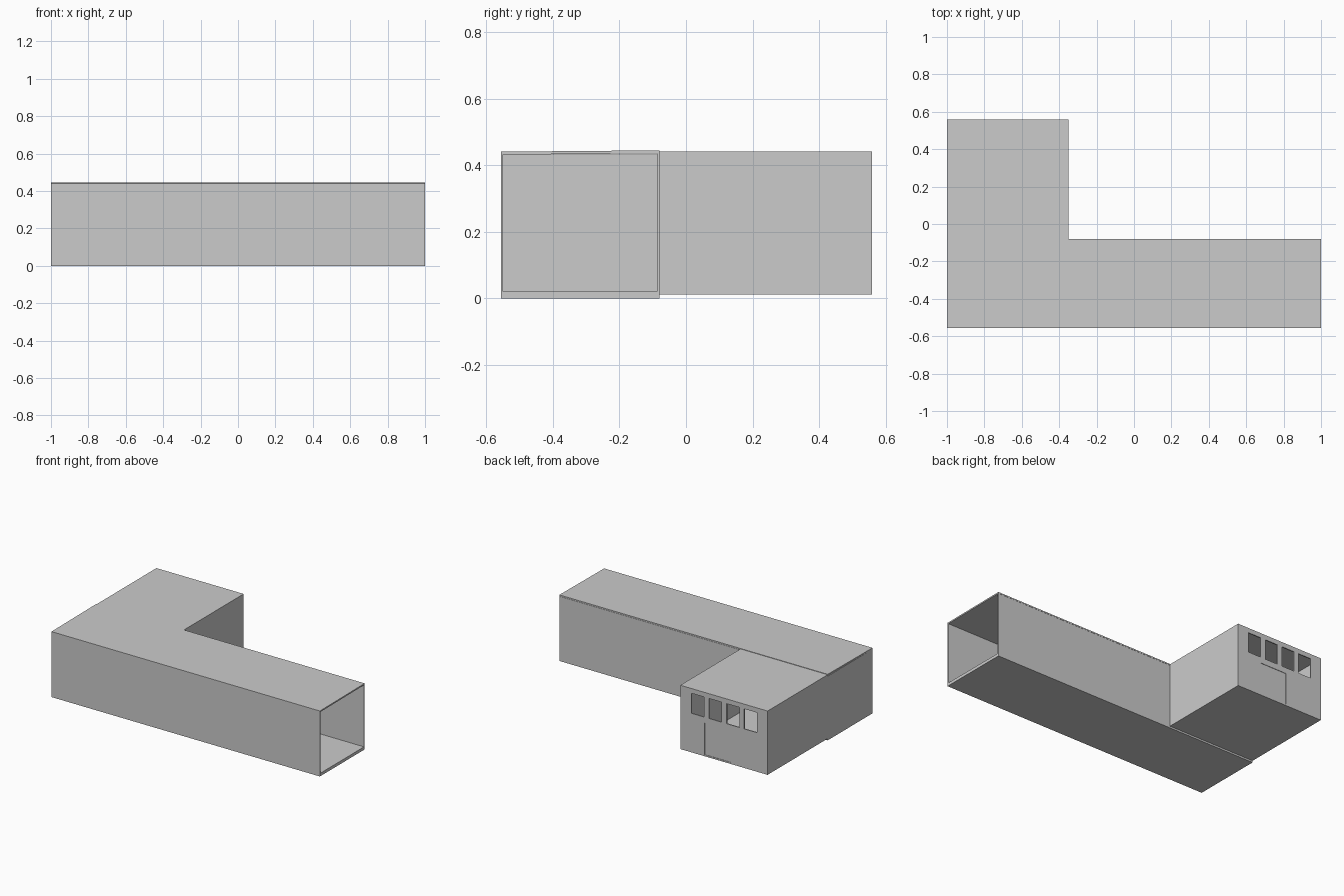
import bpy

if "Cube" in bpy.data.objects:
    bpy.data.objects.remove(bpy.data.objects["Cube"])

LEFT, RIGHT, WING = -1.0, 1.0, -0.35      # x limits, wing's inner side
FRONT, MID, BACK = -0.557, -0.08, 0.56    # y limits, corridor/wing joint
T = 0.007                                 # wall thickness


def box(name, x0, x1, y0, y1, z0, z1, rise=0.0):
    """Box panel; rise lifts the back edge to make a slight slope."""
    verts = [(x, y, z + (rise if y == y1 else 0))
             for x in (x0, x1) for y in (y0, y1) for z in (z0, z1)]
    faces = [(0, 1, 3, 2), (4, 6, 7, 5), (0, 4, 5, 1),
             (2, 3, 7, 6), (0, 2, 6, 4), (1, 5, 7, 3)]
    mesh = bpy.data.meshes.new(name)
    mesh.from_pydata(verts, [], faces)
    obj = bpy.data.objects.new(name, mesh)
    bpy.context.collection.objects.link(obj)
    return obj


def cut(target, name, *limits):
    """Cut a rectangular opening in a panel."""
    cutter = box(name, *limits)
    cutter.hide_render = True
    cutter.hide_set(True)
    mod = target.modifiers.new(name, 'BOOLEAN')
    mod.operation = 'DIFFERENCE'
    mod.solver = 'EXACT'
    mod.object = cutter


# Long corridor, open at its right end
box("corridor_floor", LEFT, RIGHT, FRONT, MID, 0.0, 0.02)
box("corridor_roof", LEFT, RIGHT, FRONT, MID, 0.432, 0.441, 0.004)
box("corridor_front_wall", LEFT, RIGHT, FRONT, FRONT + T, 0.02, 0.432)
box("corridor_back_wall", WING - T, RIGHT, MID - T, MID, 0.02, 0.435)
box("corridor_left_wall", LEFT, LEFT + T, FRONT + T, MID, 0.02, 0.432)

# Side wing, open into the corridor
box("wing_floor", LEFT, WING, MID, BACK, 0.012, 0.022)
box("wing_roof", LEFT, WING, MID, BACK, 0.434, 0.442)
box("wing_left_wall", LEFT, LEFT + T, MID, BACK - T, 0.022, 0.434)
box("wing_right_wall", WING - T, WING, MID, BACK - T, 0.022, 0.434)
end_wall = box("wing_end_wall", LEFT, WING, BACK - T, BACK, 0.022, 0.434)

# Row of four windows high in the end wall
for i in range(4):
    x = -0.48 - i * 0.131
    cut(end_wall, f"window_cutter_{i + 1}", x - 0.047, x + 0.047,
        BACK - 0.05, BACK + 0.05, 0.275, 0.41)

# Closed door below the windows, slightly inset
cut(end_wall, "door_cutter", -0.725, -0.53, BACK - 0.05, BACK + 0.05, 0.0, 0.235)
box("door", -0.725, -0.53, BACK - T, BACK - 0.003, 0.022, 0.235)
